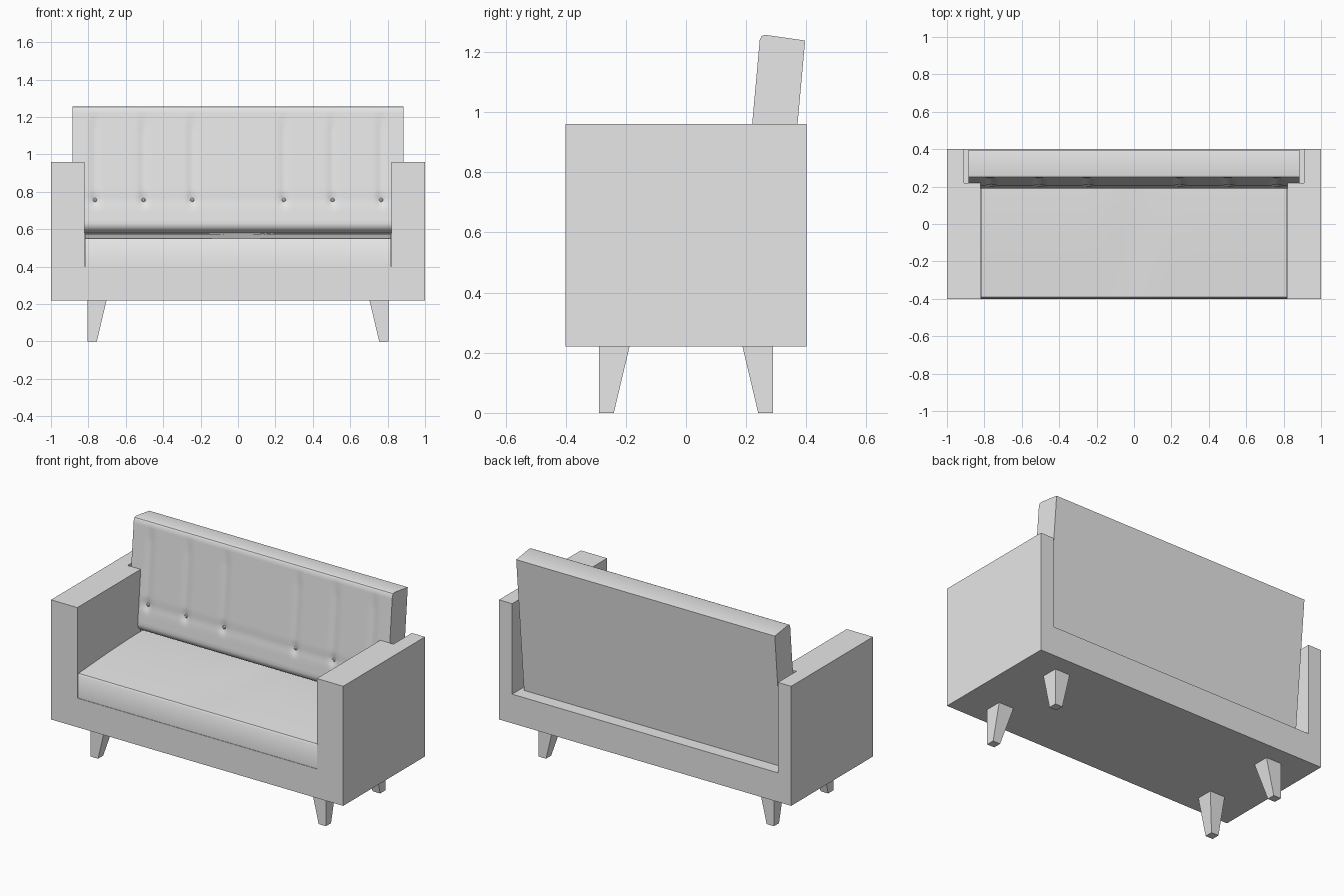
import bpy, bmesh, math

if "Cube" in bpy.data.objects:
    bpy.data.objects.remove(bpy.data.objects["Cube"], do_unlink=True)

grey = bpy.data.materials.new("plain grey")
grey.use_nodes = True
grey.diffuse_color = (0.8, 0.8, 0.8, 1)
grey.node_tree.nodes["Principled BSDF"].inputs["Base Color"].default_value = (0.8, 0.8, 0.8, 1)


def loft(name, loops, smooth=None):
    """Skin a row of matching closed loops and cap both ends."""
    bm = bmesh.new()
    rows = [[bm.verts.new(p) for p in loop] for loop in loops]
    n = len(rows[0])
    for a, b in zip(rows, rows[1:]):
        for i in range(n):
            j = (i + 1) % n
            bm.faces.new((a[i], a[j], b[j], b[i]))
    bm.faces.new(rows[0])
    bm.faces.new(rows[-1])
    bmesh.ops.recalc_face_normals(bm, faces=bm.faces)
    mesh = bpy.data.meshes.new(name)
    bm.to_mesh(mesh)
    bm.free()
    obj = bpy.data.objects.new(name, mesh)
    bpy.context.collection.objects.link(obj)
    mesh.materials.append(grey)
    bpy.ops.object.select_all(action='DESELECT')
    obj.select_set(True)
    bpy.context.view_layer.objects.active = obj
    if smooth:
        bpy.ops.object.shade_smooth_by_angle(angle=math.radians(smooth))
    return obj


def prism(name, outline, z0, z1):
    return loft(name, [[(x, y, z) for x, y in outline] for z in (z0, z1)])


def rect(x0, x1, y0, y1):
    return [(x0, y0), (x1, y0), (x1, y1), (x0, y1)]


def bump(d, width):
    return math.exp(-(d / width) ** 2)


# Body: one block with the seat well and the wider back slot cut out
half = [(0.82, -0.6), (0.82, 0.22), (0.91, 0.22), (0.91, 0.6)]
cutter = prism("well_cutter", half + [(-x, y) for x, y in reversed(half)], 0.4, 1.3)
cutter.hide_render = True
body = prism("arms_and_base", rect(-1, 1, -0.4, 0.4), 0.22, 0.96)
cut = body.modifiers.new("well", 'BOOLEAN')
cut.operation = 'DIFFERENCE'
cut.solver = 'EXACT'
cut.object = cutter
bpy.ops.object.modifier_apply(modifier=cut.name)
bpy.data.objects.remove(cutter, do_unlink=True)


# Seat cushion: gently crowned, with a shallow dip in the middle
def seat_loop(x):
    dip = 0.006 * bump(x, 0.12)
    loop = [(x, 0.26, 0.395), (x, -0.397, 0.395), (x, -0.397, 0.54)]
    for k in range(13):
        t = k / 12
        z = 0.55 + 0.028 * math.sin(t * math.pi / 2)
        loop.append((x, -0.39 + 0.65 * t, z - dip * math.sin(t * math.pi)))
    return loop


loft("seat_cushion", [seat_loop(0.818 * k / 16) for k in range(-16, 17)], 35)

# Backrest: leaning slab with soft vertical channels and a tufted fold
LEAN = 0.09
FOLD = 0.757
TUFTS = [s * x for s in (-1, 1) for x in (0.245, 0.505, 0.765)]


def front_y(x, z):
    channel = sum(bump(x - t, 0.022) for t in TUFTS)
    upper = 0.006 * channel * (1 if z > FOLD else bump(z - FOLD, 0.03))
    fade = min(1, max(0, (1.24 - z) / 0.1))
    pinch = 0.008 * bump(z - FOLD, 0.025) * (0.4 + channel)
    return 0.22 + LEAN * (z - 0.96) + upper * fade + pinch


def back_loop(x):
    loop = [(x, 0.32, 0.4), (x, 0.396, 1.238), (x, 0.262, 1.257), (x, 0.252, 1.253)]
    for k in range(31):
        z = 1.24 - 0.61 * k / 30
        loop.append((x, front_y(x, z), z))
    y = front_y(x, 0.63)
    return loop + [(x, y + 0.004, 0.61), (x, y + 0.02, 0.593), (x, y + 0.05, 0.58), (x, y + 0.05, 0.4)]


loft("backrest", [back_loop(0.885 * k / 80) for k in range(-80, 81)], 35)

# Buttons pressed into the fold
for x in TUFTS:
    y = front_y(x, FOLD)
    rings = []
    for dy, r in ((0.01, 0.011), (-0.004, 0.011), (-0.008, 0.006)):
        ring = [math.tau * k / 12 for k in range(12)]
        rings.append([(x + r * math.cos(a), y + dy, FOLD + r * math.sin(a)) for a in ring])
    loft("tuft_button", rings, 35)

# Legs: tapered, with straight outer sides
for sx, side in ((1, "left"), (-1, "right")):
    for sy, end in ((1, "back"), (-1, "front")):
        loops = []
        for z, w in ((0, 0.05), (0.22, 0.102)):
            corners = rect(0.805 - w, 0.805, 0.29 - w, 0.29)
            loops.append([(sx * x, sy * y, z) for x, y in corners])
        loft(f"{end}_{side}_leg", loops)
